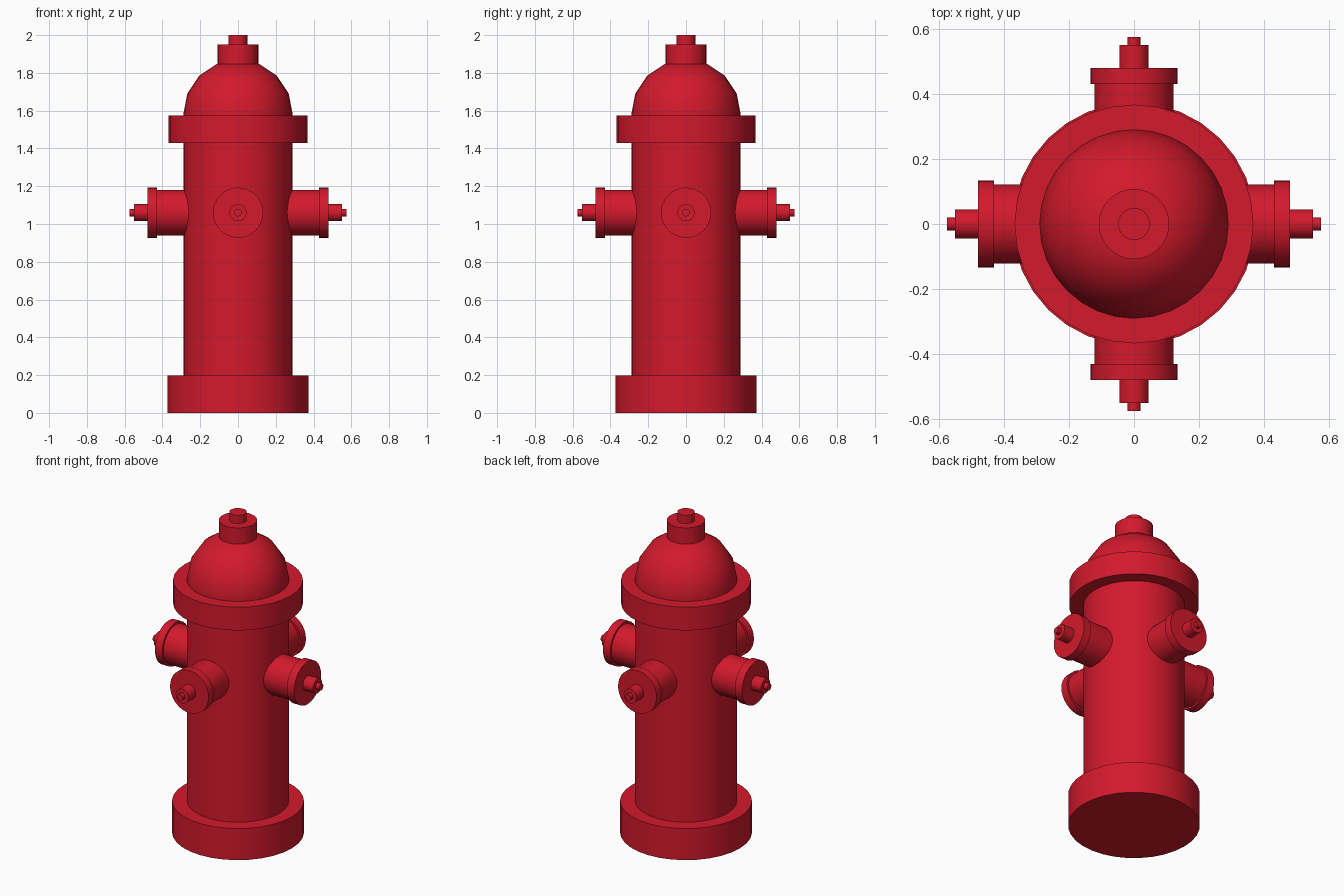
import bpy, bmesh
from math import pi, sin, cos, radians
from mathutils import Matrix

if "Cube" in bpy.data.objects:
    bpy.data.objects.remove(bpy.data.objects["Cube"])

SIDES = 32
red = bpy.data.materials.new("red_paint")
red.diffuse_color = (0.65, 0.01, 0.025, 1)
red.use_nodes = True
red.node_tree.nodes["Principled BSDF"].inputs["Base Color"].default_value = red.diffuse_color


def lathe(name, profile, matrix=Matrix()):
    """Spin (radius, height) points around z; close both ends."""
    bm = bmesh.new()
    rings = [[bm.verts.new((r * cos(2 * pi * i / SIDES), r * sin(2 * pi * i / SIDES), z))
              for i in range(SIDES)] for r, z in profile]
    for a, b in zip(rings, rings[1:]):
        for i in range(SIDES):
            j = (i + 1) % SIDES
            bm.faces.new((a[i], a[j], b[j], b[i]))
    bm.faces.new(rings[0][::-1])
    bm.faces.new(rings[-1])
    bm.transform(matrix)
    mesh = bpy.data.meshes.new(name)
    bm.to_mesh(mesh)
    bm.free()
    mesh.materials.append(red)
    obj = bpy.data.objects.new(name, mesh)
    bpy.context.collection.objects.link(obj)
    bpy.ops.object.select_all(action='DESELECT')
    obj.select_set(True)
    bpy.context.view_layer.objects.active = obj
    bpy.ops.object.shade_smooth_by_angle(angle=radians(35))
    return obj


def cylinder(name, r, z0, z1, matrix=Matrix()):
    return lathe(name, [(r, z0), (r, z1)], matrix)


# Barrel with base and collar
cylinder("base", 0.373, 0, 0.197)
cylinder("barrel", 0.288, 0.15, 1.5)
cylinder("collar", 0.367, 1.43, 1.575)

# Domed bonnet, topped by two stacked nuts
lathe("bonnet", [(0.29 * cos(radians(a)), 1.58 + 0.29 * sin(radians(a)))
                 for a in (-11.25, 0, 22.5, 45, 67.5)])
cylinder("bonnet_cap", 0.108, 1.83, 1.949)
cylinder("bonnet_nut", 0.049, 1.94, 2.0)

# Four side outlets: pipe, flange, stem and tip
for n, side in enumerate(("right", "back", "left", "front")):
    m = (Matrix.Translation((0, 0, 1.06)) @ Matrix.Rotation(n * pi / 2, 4, 'Z')
         @ Matrix.Rotation(pi / 2, 4, 'Y'))
    cylinder(side + "_outlet_pipe", 0.121, 0.2, 0.44, m)
    cylinder(side + "_outlet_flange", 0.133, 0.43, 0.48, m)
    cylinder(side + "_outlet_stem", 0.045, 0.47, 0.55, m)
    cylinder(side + "_outlet_tip", 0.02, 0.54, 0.575, m)
